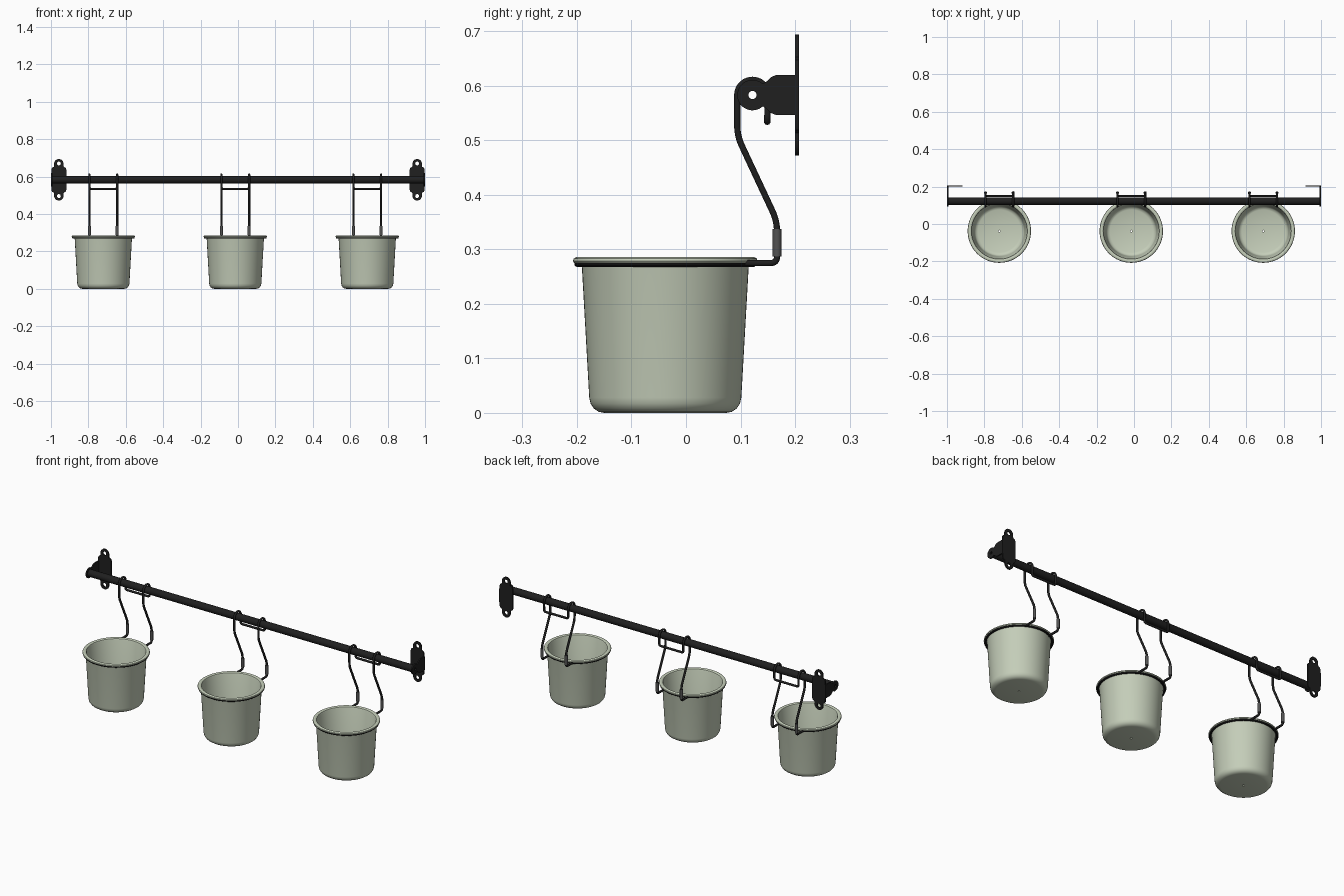
import bpy, bmesh, math
from mathutils import Matrix, Vector

if "Cube" in bpy.data.objects:
    bpy.data.objects.remove(bpy.data.objects["Cube"])

def material(name, rgb):
    m = bpy.data.materials.new(name)
    m.diffuse_color = (*rgb, 1)
    m.use_nodes = True
    m.node_tree.nodes["Principled BSDF"].inputs["Base Color"].default_value = m.diffuse_color
    return m

BLACK = material("black metal", (0.014, 0.014, 0.014))
GREY = material("dark grey sleeve", (0.085, 0.085, 0.085))
GREEN = material("pale sage", (0.56, 0.62, 0.49))

RAIL_Y, RAIL_Z = 0.122, 0.583
POTS = [-0.720, -0.0145, 0.691]
POT_Y = -0.038
HOOK_X = 0.074

def add_mesh(name, mesh, mat, angle=35):
    ob = bpy.data.objects.new(name, mesh)
    bpy.context.collection.objects.link(ob)
    mesh.materials.clear()
    mesh.materials.append(mat)
    bpy.ops.object.select_all(action='DESELECT')
    ob.select_set(True)
    bpy.context.view_layer.objects.active = ob
    bpy.ops.object.shade_smooth_by_angle(angle=math.radians(angle))
    return ob

def curve_mesh(splines, dims, cyclic, **settings):
    cu = bpy.data.curves.new("helper_curve", 'CURVE')
    cu.dimensions = dims
    for k, v in settings.items():
        setattr(cu, k, v)
    for pts in splines:
        sp = cu.splines.new('POLY')
        sp.points.add(len(pts) - 1)
        for p, co in zip(sp.points, pts):
            p.co = (*co, 1)
        sp.use_cyclic_u = cyclic
    ob = bpy.data.objects.new("helper_curve", cu)
    bpy.context.collection.objects.link(ob)
    dg = bpy.context.evaluated_depsgraph_get()
    me = bpy.data.meshes.new_from_object(ob.evaluated_get(dg))
    bpy.data.objects.remove(ob)
    return me

def rounded(path, steps=6):
    """Path of (x, y, z, fillet length) to points with rounded corners."""
    out = []
    for i, (x, y, z, r) in enumerate(path):
        p = Vector((x, y, z))
        if r == 0:
            out.append(p)
            continue
        a = p + (Vector(path[i - 1][:3]) - p).normalized() * r
        b = p + (Vector(path[i + 1][:3]) - p).normalized() * r
        for k in range(steps + 1):
            t = k / steps
            out.append(a * (1 - t) ** 2 + p * 2 * t * (1 - t) + b * t * t)
    return out

def arc(cx, cy, r, a0, a1, n=16):
    return [(cx + r * math.cos(math.radians(a0 + (a1 - a0) * k / n)),
             cy + r * math.sin(math.radians(a0 + (a1 - a0) * k / n)), 0) for k in range(n + 1)]

def plate(name, outlines, thickness, matrix):
    me = curve_mesh(outlines, '2D', True, fill_mode='BOTH', extrude=thickness / 2)
    me.transform(matrix)
    bm = bmesh.new()
    bm.from_mesh(me)
    bmesh.ops.remove_doubles(bm, verts=bm.verts, dist=1e-5)
    bmesh.ops.recalc_face_normals(bm, faces=bm.faces)
    bm.to_mesh(me)
    bm.free()
    return add_mesh(name, me, BLACK)

def lathe(name, profile, mat, matrix, closed=False, steps=64):
    bm = bmesh.new()
    vs = [bm.verts.new((r, 0, z)) for r, z in profile]
    pairs = list(zip(vs, vs[1:])) + ([(vs[-1], vs[0])] if closed else [])
    es = [bm.edges.new(p) for p in pairs]
    bmesh.ops.spin(bm, geom=vs + es, axis=(0, 0, 1), cent=(0, 0, 0),
                   angle=2 * math.pi, steps=steps, use_duplicate=False)
    bmesh.ops.remove_doubles(bm, verts=bm.verts, dist=1e-5)
    bmesh.ops.recalc_face_normals(bm, faces=bm.faces)
    me = bpy.data.meshes.new(name)
    bm.to_mesh(me)
    bm.free()
    me.transform(matrix)
    return add_mesh(name, me, mat)

# hollow rail
lathe("rail", [(0.0195, -0.994), (0.0195, 0.994), (0.015, 0.994), (0.015, -0.994)], BLACK,
      Matrix.Translation((0, RAIL_Y, RAIL_Z)) @ Matrix.Rotation(math.pi / 2, 4, 'Y'),
      closed=True, steps=32)

# end brackets: wall plate with two screw ears, and a side plate holding the rail
quarter = [(0.04, 0.0), (0.04, 0.055), (0.036, 0.064), (0.026, 0.070)]
right = [(x, z, 0) for x, z in quarter] + arc(0, 0.086, 0.025, 0, 90, 8)
left = [(-x, z, 0) for x, z, _ in reversed(right[:-1])]
top = right + left
wall = top + [(x, -z, 0) for x, z, _ in reversed(top[1:-1])]
ear_holes = [arc(0, s * 0.087, 0.0105, 0, 345, 23) for s in (1, -1)]

shoulder = [(0.148, 0.025), (0.156, 0.033), (0.166, 0.037), (0.207, 0.037)]
side = ([(y, -z, 0) for y, z in reversed(shoulder)]
        + arc(RAIL_Y, 0, 0.028, -48, -312, 32)
        + [(y, z, 0) for y, z in shoulder])
rail_hole = arc(RAIL_Y, 0, 0.0075, 0, 345, 23)
to_yz = Matrix(((0, 0, 1, 0), (1, 0, 0, 0), (0, 1, 0, 0), (0, 0, 0, 1)))
for s, label in ((-1, "left"), (1, "right")):
    plate(label + "_wall_plate", [wall] + ear_holes, 0.007,
          Matrix.Translation((s * 0.958, 0.2035, RAIL_Z)) @ Matrix.Rotation(math.pi / 2, 4, 'X'))
    plate(label + "_side_plate", [side, rail_hole], 0.007,
          Matrix.Translation((s * 0.9965, 0, RAIL_Z)) @ to_yz)

# one side of the wire hanger, from the ring up and over the rail to the crossbar
h = HOOK_X
half = [(h, 0.098, 0.275, 0), (h, 0.167, 0.275, 0.012), (h, 0.167, 0.352, 0.02),
        (h, 0.094, 0.508, 0.02), (h, 0.094, RAIL_Z, 0)]
half += [(h, y, z, 0) for y, z, _ in arc(RAIL_Y, RAIL_Z, 0.028, 170, 0, 17)]
half += [(h, 0.149, 0.534, 0.012)]
hanger = rounded(half + [(-x, y, z, r) for x, y, z, r in reversed(half)])

# pot: tapered wall, rolled rim, drain hole in the floor
pot = [(0.005, 0.006), (0.005, 0.0)]
pot += [(0.112, 0.0), (0.122, 0.002), (0.131, 0.008), (0.137, 0.017), (0.1395, 0.028)]
pot += [(0.153, 0.268), (0.155, 0.275), (0.162, 0.276), (0.167, 0.275)]
pot += [(0.1695, 0.2785), (0.168, 0.283), (0.163, 0.286), (0.156, 0.286),
        (0.150, 0.283), (0.1475, 0.277)]
pot += [(0.1345, 0.030), (0.132, 0.020), (0.126, 0.011), (0.114, 0.006)]

for i, px in enumerate(POTS, 1):
    place = Matrix.Translation((px, POT_Y, 0))
    lathe(f"pot_{i}", pot, GREEN, place, closed=True)

    # wire ring carrying the pot under its rim
    ring = [(0.161 + 0.006 * math.cos(k * math.pi / 5), 0.2735 + 0.006 * math.sin(k * math.pi / 5))
            for k in range(10)]
    lathe(f"pot_ring_{i}", ring, BLACK, place, closed=True)

    me = curve_mesh([hanger], '3D', False, bevel_depth=0.006, bevel_resolution=3,
                    use_fill_caps=True)
    me.transform(Matrix.Translation((px, 0, 0)))
    add_mesh(f"hanger_{i}", me, BLACK, 50)

    # sleeves on the hanger wires
    for s, label in ((-1, "left"), (1, "right")):
        sleeve = [(0.0, 0.287), (0.0082, 0.287), (0.0082, 0.337), (0.0, 0.337)]
        lathe(f"{label}_sleeve_{i}", sleeve, GREY,
              Matrix.Translation((px + s * HOOK_X, 0.167, 0)), steps=20)
